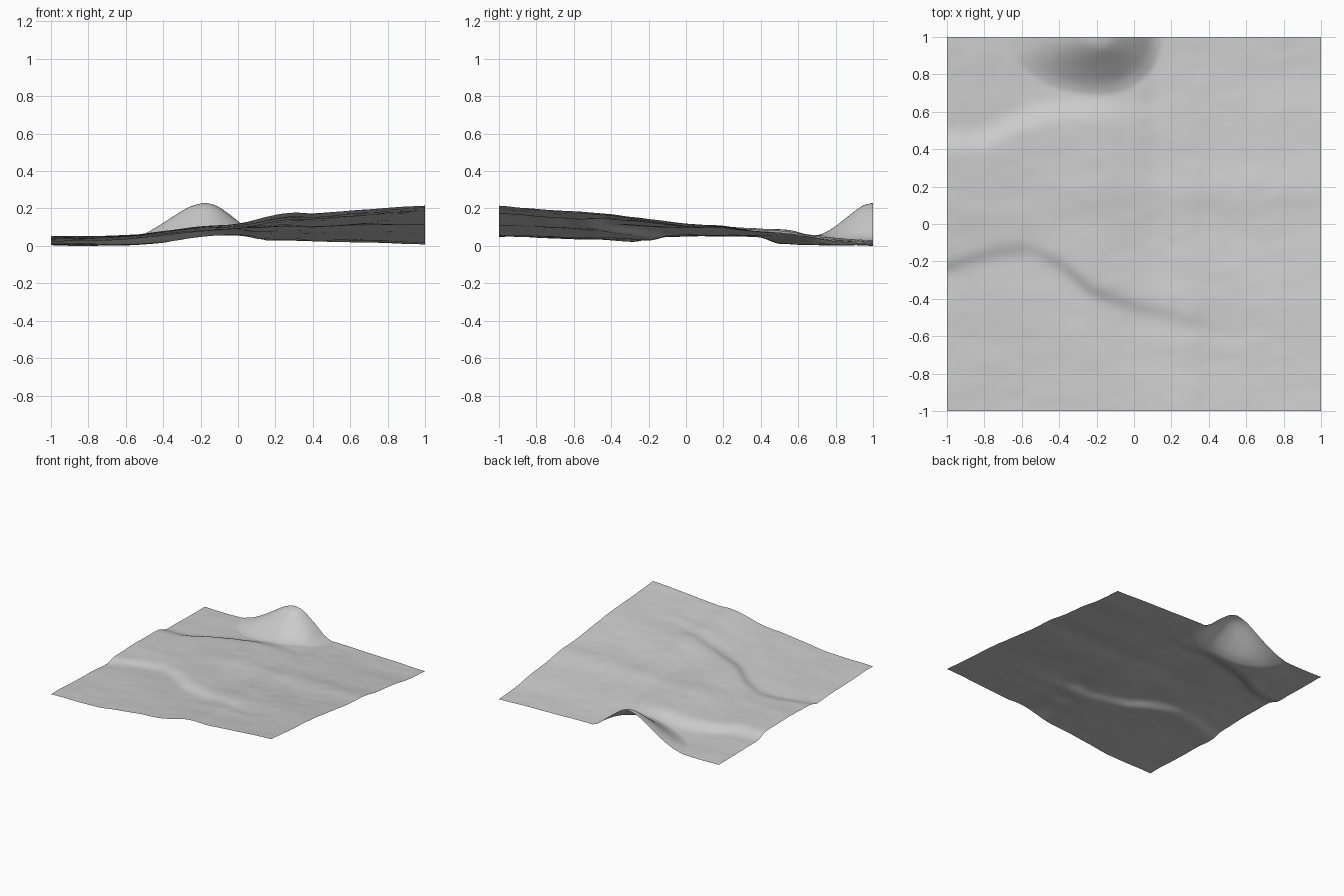
import bpy
import bmesh
import math
from mathutils import Vector, noise

cube = bpy.data.objects.get("Cube")
if cube:
    bpy.data.objects.remove(cube)


def curve(points, t):
    """Smooth interpolation through a short list of (position, value) points."""
    last = len(points) - 1
    if t <= points[0][0]:
        return points[0][1]
    if t >= points[last][0]:
        return points[last][1]
    i = next(k for k in range(last) if t <= points[k + 1][0])

    def tangent(k):
        lo, hi = points[max(k - 1, 0)], points[min(k + 1, last)]
        return (hi[1] - lo[1]) / (hi[0] - lo[0])

    (t_a, v_a), (t_b, v_b) = points[i], points[i + 1]
    span = t_b - t_a
    s = (t - t_a) / span
    ease = s * s * (3 - 2 * s)
    pull = s * (1 - s) * span
    return (v_a + (v_b - v_a) * ease
            + pull * ((1 - s) * tangent(i) - s * tangent(i + 1)))


def step(t):
    return 1 / (1 + math.exp(-max(-40, min(40, t))))


def mix(a, b, t):
    return a + (b - a) * t


# Heights along the four borders, without hill and scarps
FRONT = [(-1, .06), (-.6, .065), (-.4, .09), (-.2, .115), (0, .13),
         (.2, .175), (.3, .185), (.4, .18), (.6, .195), (1, .22)]
BACK = [(-1, .05), (-.6, .055), (-.4, .065), (-.2, .085), (0, .07),
        (.12, .042), (.3, .034), (1, .015)]
LOW_SIDE = [(-1, .06), (-.8, .055), (-.2, .055), (.3, .055), (1, .05)]
HIGH_SIDE = [(-1, .22), (-.6, .188), (-.4, .175), (-.2, .15), (0, .125),
             (.2, .115), (.4, .08), (.6, .06), (.8, .03), (1, .015)]

# Gully running across the front half, and its depth
GULLY_PATH = [(-1, -.23), (-.6, -.14), (-.4, -.22), (-.2, -.37),
              (.3, -.52), (1, -.7)]
GULLY_DEPTH = [(-1, .036), (-.6, .026), (-.2, .034), (.1, .02),
               (.4, .008), (.7, 0)]

# Drop behind the rear crest, and its depth
CREST_PATH = [(-1, .45), (-.8, .46), (-.55, .58), (-.25, .62), (.2, .58)]
CREST_DEPTH = [(-1, .04), (-.6, .046), (-.25, .042), (.05, .012), (.2, 0)]

# Fall of the hill from its peak to its foot
HILL_FALL = [(0, 1), (.17, .92), (.33, .75), (.67, .3), (.83, .12), (1, 0)]


def base_height(x, y):
    u, v = (x + 1) / 2, (y + 1) / 2
    sides = mix(curve(LOW_SIDE, y), curve(HIGH_SIDE, y), u)
    ends = mix(curve(FRONT, x), curve(BACK, x), v)
    corners = mix(mix(FRONT[0][1], FRONT[-1][1], u),
                  mix(BACK[0][1], BACK[-1][1], u), v)
    return sides + ends - corners


def height(x, y):
    z = base_height(x, y)
    d = y - curve(GULLY_PATH, x)
    z -= curve(GULLY_DEPTH, x) * step(-d / .022) * math.exp(min(d, 0) / .35)
    z -= curve(CREST_DEPTH, x) * step((y - curve(CREST_PATH, x)) / .025)
    dx = x + .18
    reach = math.hypot(dx / (.48 if dx < 0 else .33), (1 - y) / .31)
    z += .187 * curve(HILL_FALL, reach)
    # Gentle weathering
    z += .004 * noise.noise(Vector((x * 3 + y, y * 7, .5)))
    z += .002 * noise.noise(Vector((x * 9, y * 14, 3.5)))
    return z


# Terrain sheet
bm = bmesh.new()
bmesh.ops.create_grid(bm, x_segments=120, y_segments=120, size=1)
for vert in bm.verts:
    vert.co.z = height(vert.co.x, vert.co.y)
lowest = min(vert.co.z for vert in bm.verts)
for vert in bm.verts:
    vert.co.z -= lowest
for face in bm.faces:
    face.smooth = True
mesh = bpy.data.meshes.new("terrain")
bm.to_mesh(mesh)
bm.free()
terrain = bpy.data.objects.new("terrain", mesh)
bpy.context.collection.objects.link(terrain)

# Plain grey ground colour
grey = bpy.data.materials.new("light grey")
grey.use_nodes = True
color = (.6, .6, .6, 1)
grey.diffuse_color = color
shader = next(n for n in grey.node_tree.nodes if n.type == "BSDF_PRINCIPLED")
shader.inputs["Base Color"].default_value = color
mesh.materials.append(grey)
